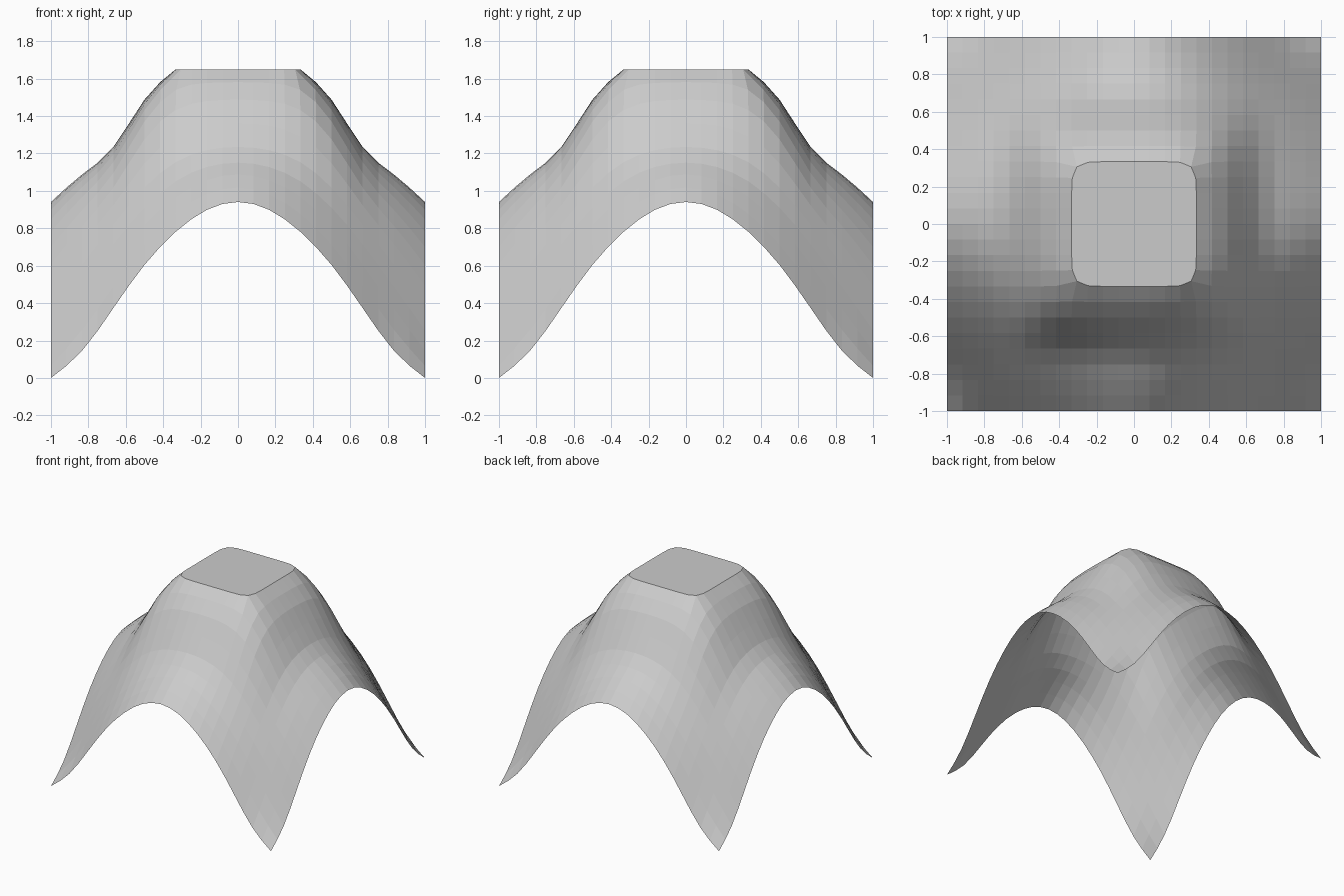
import bpy, bmesh

if "Cube" in bpy.data.objects:
    bpy.data.objects.remove(bpy.data.objects["Cube"])

# Centre-line heights per grid ring, from the middle out to the rim
HEIGHT = [1.65, 1.65, 1.65, 1.522, 1.203, 1.107, 0.955]
# How far each ring sags on the way from its middle to its corner
SAG = {
    2: [0, 0, 0],
    3: [0, 0.005, 0.04, 0.19],
    4: [0, 0.015, 0.07, 0.20, 0.38],
    5: [0, 0.03, 0.12, 0.275, 0.49, 0.74],
    6: [0, 0.043, 0.165, 0.34, 0.58, 0.83, 0.955],
}
N = 6


def height(i, j):
    outer, inner = max(abs(i), abs(j)), min(abs(i), abs(j))
    return HEIGHT[outer] - SAG[outer][inner]


# Draped canopy: a square grid with an open centre
bm = bmesh.new()
verts = {(i, j): bm.verts.new((i / N, j / N, height(i, j)))
         for i in range(-N, N + 1) for j in range(-N, N + 1)
         if max(abs(i), abs(j)) >= 2}
for i in range(-N, N):
    for j in range(-N, N):
        if not (-2 <= i < 2 and -2 <= j < 2):
            bm.faces.new([verts[k] for k in
                          ((i, j), (i + 1, j), (i + 1, j + 1), (i, j + 1))])
mesh = bpy.data.meshes.new("canopy")
bm.to_mesh(mesh)
bm.free()
canopy = bpy.data.objects.new("canopy", mesh)
bpy.context.collection.objects.link(canopy)
bpy.context.view_layer.objects.active = canopy
canopy.select_set(True)

# One round of smoothing rounds the corners of the central opening
sub = canopy.modifiers.new("smoothing", 'SUBSURF')
sub.levels = sub.render_levels = 1
sub.use_limit_surface = True
sub.boundary_smooth = 'PRESERVE_CORNERS'
bpy.ops.object.modifier_apply(modifier=sub.name)

# Flat top panel closing the opening
bm = bmesh.new()
bm.from_mesh(canopy.data)
rim = [e for e in bm.edges if e.is_boundary
       and all(max(abs(v.co.x), abs(v.co.y)) < 0.4 for v in e.verts)]
bmesh.ops.contextual_create(bm, geom=rim)
bmesh.ops.recalc_face_normals(bm, faces=bm.faces)
if sum(f.normal.z for f in bm.faces) < 0:
    bmesh.ops.reverse_faces(bm, faces=bm.faces)
for f in bm.faces:
    f.smooth = False
bm.to_mesh(canopy.data)
bm.free()
